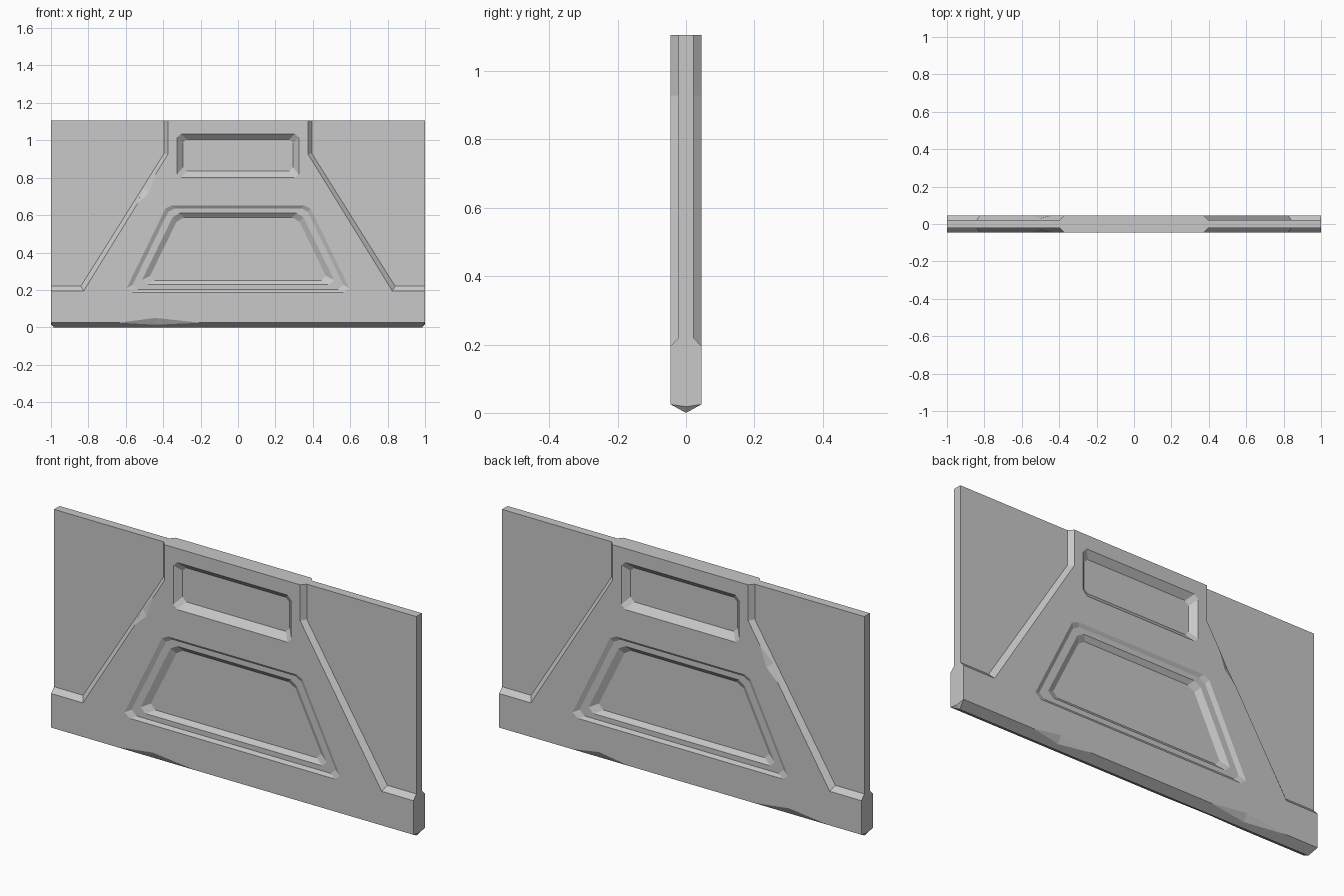
import bpy, bmesh

cube = bpy.data.objects.get("Cube")
if cube:
    bpy.data.objects.remove(cube, do_unlink=True)

grey = bpy.data.materials.new("concrete grey")
grey.use_nodes = True
COLOUR = (0.58, 0.58, 0.58, 1)
grey.diffuse_color = COLOUR
grey.node_tree.nodes["Principled BSDF"].inputs["Base Color"].default_value = COLOUR

HEIGHT, FACE, CORE = 1.105, 0.045, 0.022


def symmetric(half):
    """Close a right-hand outline (bottom to top) with its mirror image."""
    return half + [(-x, z) for x, z in reversed(half)]


def loft(bm, rings):
    """Solid through outlines of (x, z) points, each placed at its own y."""
    loops = [[bm.verts.new((x, y, z)) for x, z in outline] for y, outline in rings]
    for a, b in zip(loops, loops[1:]):
        for i in range(len(a)):
            j = (i + 1) % len(a)
            bm.faces.new((a[i], a[j], b[j], b[i]))
    bm.faces.new(loops[0])
    bm.faces.new(loops[-1])


def hull(bm, points):
    """Convex solid around a few points."""
    verts = [bm.verts.new(p) for p in points]
    bmesh.ops.convex_hull(bm, input=verts)
    bmesh.ops.delete(bm, geom=[v for v in verts if v.is_valid and not v.link_faces],
                     context='VERTS')


def finish(bm, name):
    bmesh.ops.remove_doubles(bm, verts=bm.verts, dist=0.0002)
    bmesh.ops.recalc_face_normals(bm, faces=bm.faces)
    mesh = bpy.data.meshes.new(name)
    bm.to_mesh(mesh)
    bm.free()
    mesh.materials.append(grey)
    obj = bpy.data.objects.new(name, mesh)
    bpy.context.collection.objects.link(obj)
    return obj


# Outline where the raised plate meets the thin panels, and its face edge
foot_line = [(1, 0.22), (0.84, 0.22), (0.395, 0.93), (0.395, HEIGHT)]
face_line = [(1, 0.195), (0.825, 0.195), (0.375, 0.925), (0.375, HEIGHT)]

# Raised plate with a wedge-shaped bottom edge
bm = bmesh.new()
rings = []
for y in (-FACE, -CORE, 0, CORE, FACE):
    t = 1 - abs(y) / FACE
    bottom = [(1 - 0.015 * t, 0.025 * (1 - t)), (1, 0.025 - 0.007 * t)]
    rings.append((y, symmetric(bottom + (face_line if abs(y) == FACE else foot_line))))
loft(bm, rings)
plate = finish(bm, "raised_plate")

# Thin panels filling both upper corners
for side, label in ((1, "left"), (-1, "right")):
    bm = bmesh.new()
    outline = [(side * x, z) for x, z in foot_line + [(1, HEIGHT)]]
    loft(bm, [(-CORE, outline), (CORE, outline)])
    finish(bm, label + "_thin_panel")

# Recess shapes: outer outline, inner outline, (blend, depth position) steps
trapezoid = ([(0.565, 0.187), (0.595, 0.21), (0.388, 0.635), (0.355, 0.652)],
             [(0.445, 0.25), (0.47, 0.275), (0.328, 0.565), (0.29, 0.588)],
             [(0, 0.07), (0, FACE), (0.25, 0.034), (0.65, 0.034), (1, 0.016)])
window = ([(0.305, 0.80), (0.325, 0.82), (0.325, 1.015), (0.305, 1.035)],
          [(0.275, 0.835), (0.295, 0.855), (0.295, 0.985), (0.275, 1.005)],
          [(0, 0.07), (0, FACE), (1, 0.016)])

cut = bmesh.new()
for face in (-1, 1):
    for outer, inner, steps in (trapezoid, window):
        loft(cut, [(face * y, symmetric([(a[0] + (b[0] - a[0]) * t, a[1] + (b[1] - a[1]) * t)
                                         for a, b in zip(outer, inner)]))
                   for t, y in steps])
    # Chip on the slanted edge
    hull(cut, [(-0.538, face * FACE, 0.66), (-0.44, face * FACE, 0.82),
               (-0.475, face * FACE, 0.72), (-0.505, face * 0.028, 0.745),
               (-0.55, face * 0.08, 0.76)])

# Chips along the bottom edge
for start, peak, end, face in ((-0.64, -0.44, -0.2, -1),
                               (0.6, 0.45, 0.28, 1), (-0.82, -0.6, -0.4, 1)):
    hull(cut, [(start, face * FACE, 0.025), (end, face * FACE, 0.025),
               (peak, face * FACE, 0.05), (peak, face * 0.025, 0.0139),
               (peak, face * 0.08, 0.0)])
cutter = finish(cut, "recess_cutter")

# Carve the plate, then drop the cutter
mod = plate.modifiers.new("recesses", 'BOOLEAN')
mod.operation = 'DIFFERENCE'
mod.solver = 'EXACT'
mod.object = cutter
bpy.context.view_layer.update()
carved = bpy.data.meshes.new_from_object(
    plate.evaluated_get(bpy.context.evaluated_depsgraph_get()))
plate.modifiers.clear()
plate.data = carved
bpy.data.objects.remove(cutter, do_unlink=True)
